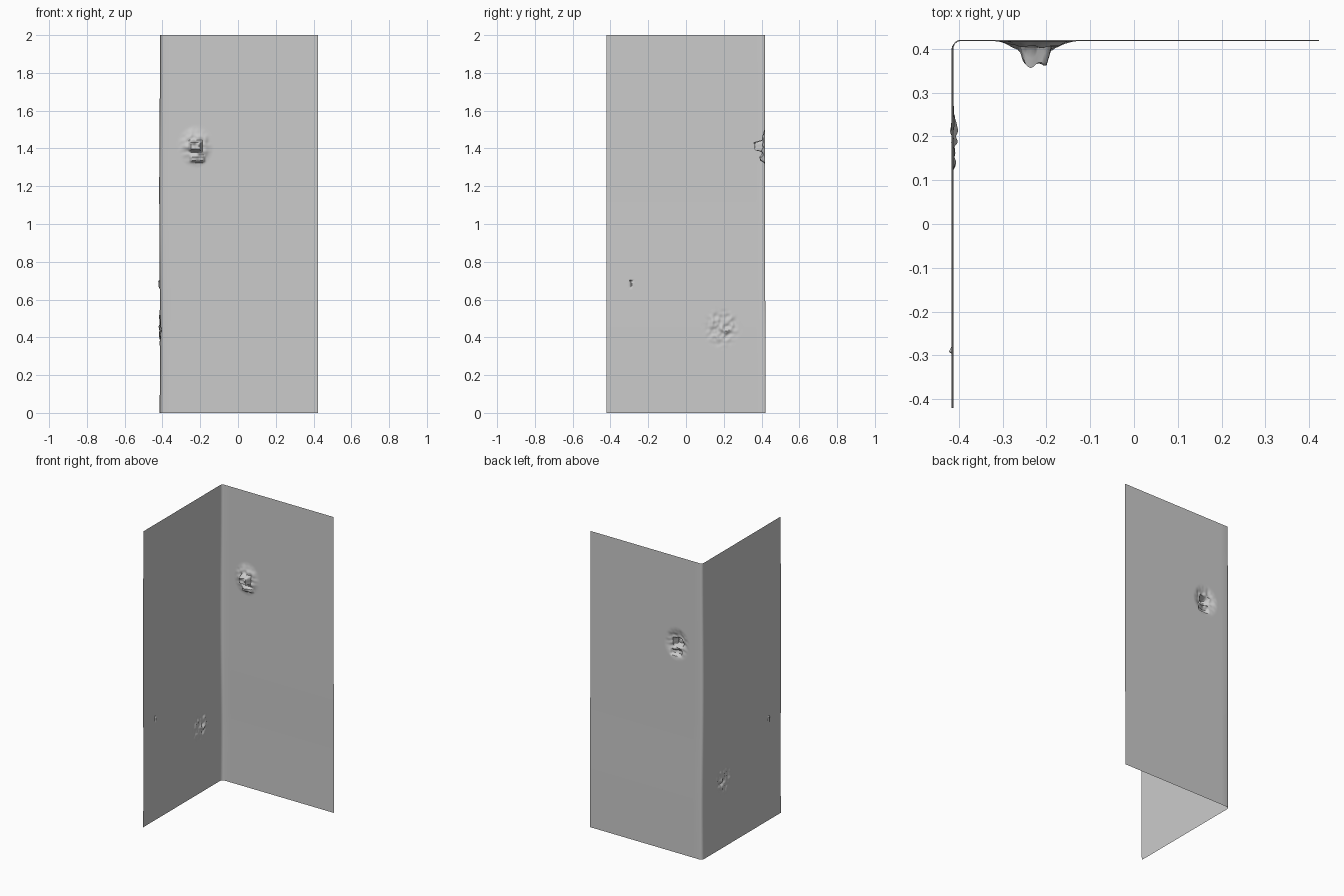
import bpy, bmesh, math
from mathutils import Vector, noise

if "Cube" in bpy.data.objects:
    bpy.data.objects.remove(bpy.data.objects["Cube"])

grey = bpy.data.materials.new("plain grey")
grey.use_nodes = True
grey.diffuse_color = (0.6, 0.6, 0.6, 1)
grey.node_tree.nodes["Principled BSDF"].inputs["Base Color"].default_value = (0.6, 0.6, 0.6, 1)


def ticks(start, end, fine_spans, coarse=0.05, fine=0.006):
    """Positions along an axis, closer together inside the fine spans."""
    out, p = [], start
    while p < end - 0.001:
        out.append(p)
        dense = any(a <= p <= b for a, b in fine_spans)
        step = fine if dense else coarse
        for a, b in fine_spans:
            if p < a:
                step = min(step, a - p)
        p += step
    return out + [end]


def fade(t):
    t = max(0.0, min(1.0, t))
    return t * t * (3 - 2 * t)


def rough(u, v, scale, seed):
    return noise.noise(Vector((u * scale, v * scale, seed)))


def plateau(u, v, cu, cv, half_u, half_v, soft):
    """Raised block with soft sides."""
    return (fade((half_u + soft - abs(u - cu)) / soft)
            * fade((half_v + soft - abs(v - cv)) / soft))


def back_dent(x, z):
    """How far the back wall is pushed forward."""
    r = math.hypot((x + 0.225) / 0.085, (z - 1.41) / 0.1)
    crumple = fade(1.15 - r)
    d = 0.018 * crumple + 0.016 * crumple * rough(x, z, 38, 2)
    d += 0.036 * plateau(x, z, -0.225, 1.412, 0.024, 0.018, 0.014)
    d += 0.016 * plateau(x, z, -0.215, 1.345, 0.03, 0.008, 0.014)
    return d


def side_dent(y, z):
    """How far the side wall is pushed outward."""
    crumple = fade(1.2 - math.hypot((y - 0.19) / 0.09, (z - 0.45) / 0.1))
    d = 0.016 * crumple * rough(y, z, 40, 7)
    d += 0.006 * plateau(y, z, -0.293, 0.68, 0.002, 0.016, 0.004)
    d += 0.006 * plateau(y, z, -0.288, 0.697, 0.006, 0.002, 0.004)
    return d


# Each column: wall name, position along the wall
columns = [("side", y) for y in ticks(-0.42, 0.40, [(-0.31, -0.27), (0.06, 0.32)])]
columns += [("corner", t / 4) for t in range(1, 4)]
columns += [("back", x) for x in ticks(-0.397, 0.423, [(-0.35, -0.1)])]
rows = ticks(0, 2, [(0.32, 0.58), (0.65, 0.72), (1.27, 1.53)])


def place(wall, s, z):
    side_x = -0.415 + 0.002 * math.sin(z * 4)
    back_y = 0.421 - 0.003 * fade((z - 0.3) / 0.6)
    if wall == "side":
        return side_x - side_dent(s, z), s, z
    if wall == "back":
        return s, back_y - back_dent(s, z), z
    a = s * math.pi / 2
    return (side_x + (-0.397 - side_x) * (1 - math.cos(a)),
            0.40 + (back_y - 0.40) * math.sin(a), z)


# Bent sheet with two crumpled dents
bm = bmesh.new()
grid = [[bm.verts.new(place(w, s, z)) for z in rows] for w, s in columns]
for left, right in zip(grid, grid[1:]):
    for i in range(len(rows) - 1):
        bm.faces.new((left[i], right[i], right[i + 1], left[i + 1]))
mesh = bpy.data.meshes.new("bent_wall_sheet")
bm.to_mesh(mesh)
bm.free()
mesh.materials.append(grey)
sheet = bpy.data.objects.new("bent_wall_sheet", mesh)
bpy.context.collection.objects.link(sheet)
bpy.context.view_layer.objects.active = sheet
sheet.select_set(True)
bpy.ops.object.shade_smooth_by_angle(angle=math.radians(40))
